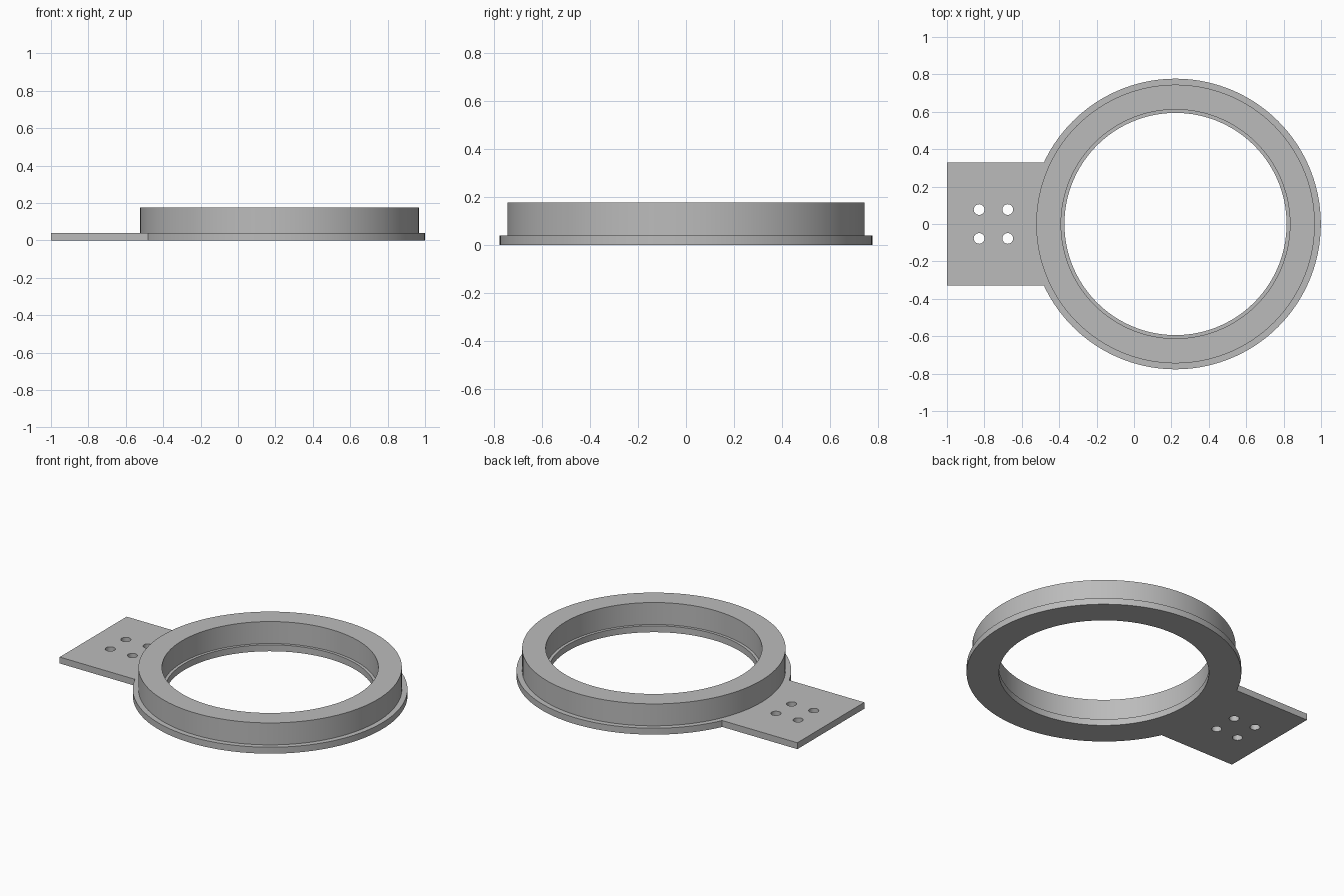
import bpy, bmesh, math
from mathutils import Matrix, Vector

if "Cube" in bpy.data.objects:
    bpy.data.objects.remove(bpy.data.objects["Cube"], do_unlink=True)

CENTER_X = 0.222
FLANGE_Z, TOP_Z = 0.04, 0.177
TAB_END, TAB_HALF = -0.45, 0.33

grey = bpy.data.materials.new("plain grey")
grey.use_nodes = True
colour = (0.5, 0.5, 0.5, 1)
grey.diffuse_color = colour
grey.node_tree.nodes["Principled BSDF"].inputs["Base Color"].default_value = colour


def make_object(name, bm):
    bmesh.ops.recalc_face_normals(bm, faces=bm.faces)
    mesh = bpy.data.meshes.new(name)
    bm.to_mesh(mesh)
    bm.free()
    mesh.materials.append(grey)
    obj = bpy.data.objects.new(name, mesh)
    bpy.context.collection.objects.link(obj)
    return obj


def lathe(name, profile, steps):
    bm = bmesh.new()
    verts = [bm.verts.new((r, 0, z)) for r, z in profile]
    edges = [bm.edges.new((a, b)) for a, b in zip(verts, verts[1:] + verts[:1])]
    bmesh.ops.spin(bm, geom=verts + edges, axis=(0, 0, 1), cent=(0, 0, 0),
                   angle=math.tau, steps=steps, use_merge=True)
    bmesh.ops.remove_doubles(bm, verts=bm.verts, dist=1e-5)
    bmesh.ops.translate(bm, verts=bm.verts, vec=(CENTER_X, 0, 0))
    return make_object(name, bm)


def combine(target, tool, operation):
    mod = target.modifiers.new(operation.title(), 'BOOLEAN')
    mod.operation, mod.solver, mod.object = operation, 'EXACT', tool
    bpy.context.view_layer.objects.active = target
    bpy.ops.object.modifier_apply(modifier=mod.name)
    bpy.data.objects.remove(tool, do_unlink=True)


# Stepped ring: wide flange, raised collar and a small inner ledge
bracket = lathe("ring_bracket", [
    (0.594, 0), (0.777, 0), (0.777, FLANGE_Z), (0.745, FLANGE_Z),
    (0.745, TOP_Z), (0.612, TOP_Z), (0.612, FLANGE_Z), (0.594, FLANGE_Z)], 120)

# Flat mounting tab
bm = bmesh.new()
bmesh.ops.create_cube(bm, size=1, matrix=Matrix.Translation(
    ((TAB_END - 1) / 2, 0, FLANGE_Z / 2)) @ Matrix.Diagonal(
    (TAB_END + 1, 2 * TAB_HALF, FLANGE_Z, 1)))
tab = make_object("mounting_tab", bm)

# Four screw holes through the tab
bm = bmesh.new()
for x in (-0.828, -0.675):
    for y in (-0.077, 0.077):
        bmesh.ops.create_cone(bm, cap_ends=True, segments=16, radius1=0.029,
                              radius2=0.029, depth=0.2,
                              matrix=Matrix.Translation((x, y, 0)))
drills = make_object("hole_cutter", bm)
drills.hide_render = True

combine(tab, drills, 'DIFFERENCE')
combine(bracket, tab, 'UNION')

# Smooth round walls with crisp rims
bpy.ops.object.select_all(action='DESELECT')
bracket.select_set(True)
bpy.context.view_layer.objects.active = bracket
bpy.ops.object.shade_smooth_by_angle(angle=math.radians(30))
